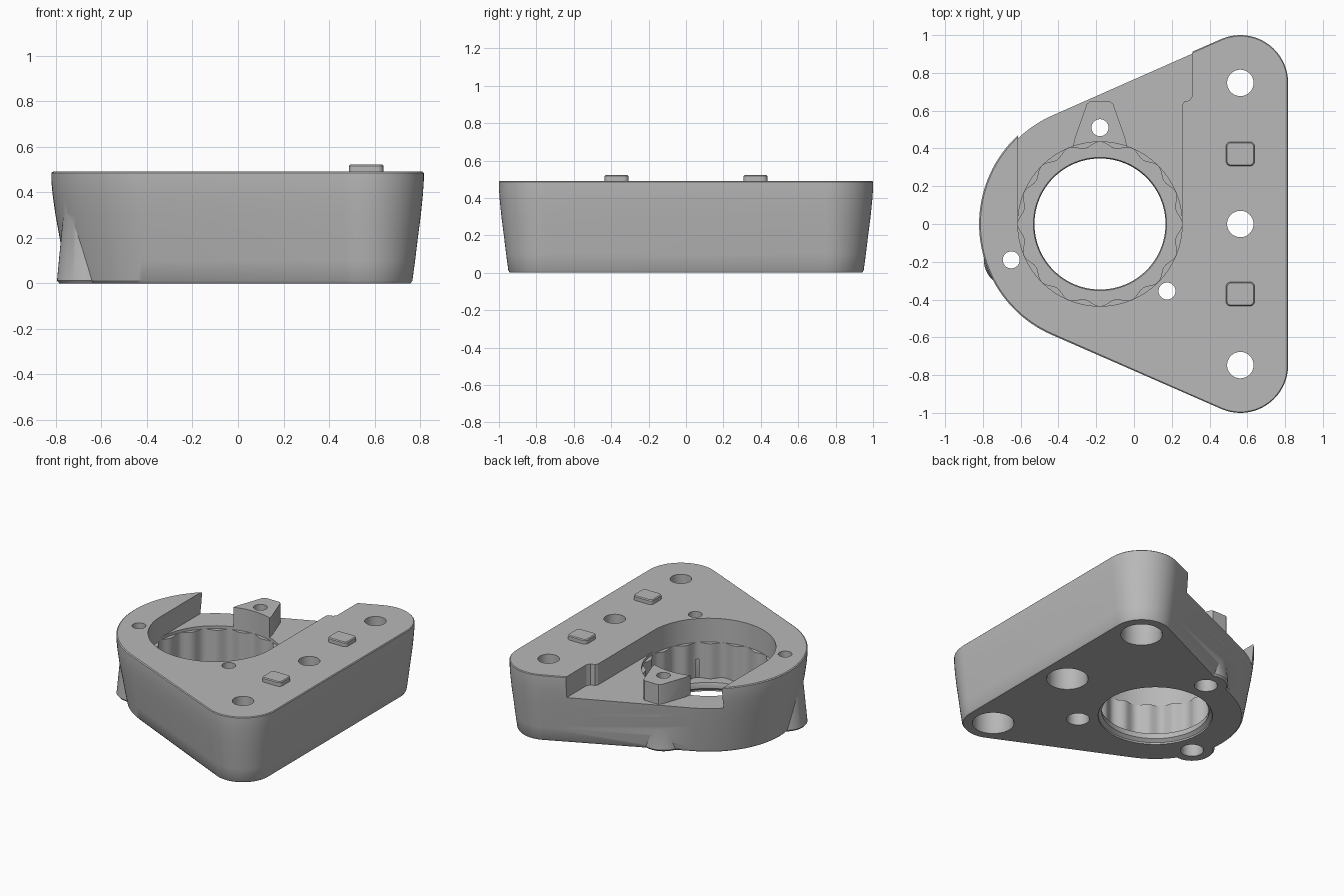
import bpy, bmesh
from math import sin, cos, pi, radians, acos, atan2, hypot

if "Cube" in bpy.data.objects:
    bpy.data.objects.remove(bpy.data.objects["Cube"])

grey = bpy.data.materials.new("plain_grey")
grey.use_nodes = True
COLOR = (0.48, 0.48, 0.48, 1)
grey.diffuse_color = COLOR
grey.node_tree.nodes["Principled BSDF"].inputs["Base Color"].default_value = COLOR

HUB = -0.18            # x of the bore centre
END_X, END_Y = 0.563, 0.747
TOP, FLOOR = 0.49, 0.34


def loft(name, rings):
    """Closed solid from matching rings of points, bottom to top."""
    bm = bmesh.new()
    loops = [[bm.verts.new(p) for p in ring] for ring in rings]
    n = len(loops[0])
    for low, high in zip(loops, loops[1:]):
        for i in range(n):
            j = (i + 1) % n
            bm.faces.new((low[i], low[j], high[j], high[i]))
    bm.faces.new(loops[0][::-1])
    bm.faces.new(loops[-1])
    bmesh.ops.recalc_face_normals(bm, faces=bm.faces)
    mesh = bpy.data.meshes.new(name)
    bm.to_mesh(mesh)
    bm.free()
    mesh.materials.append(grey)
    obj = bpy.data.objects.new(name, mesh)
    bpy.context.collection.objects.link(obj)
    return obj


def prism(name, outline, z0, z1):
    return loft(name, [[(x, y, z) for x, y in outline] for z in (z0, z1)])


def turned(name, x, y, profile, n=48):
    """Solid of revolution from (radius, z) pairs."""
    return loft(name, [[(x + r * cos(2 * pi * i / n), y + r * sin(2 * pi * i / n), z)
                        for i in range(n)] for r, z in profile])


def arc(cx, cy, r, a0, a1, n):
    return [(cx + r * cos(a0 + (a1 - a0) * i / n), cy + r * sin(a0 + (a1 - a0) * i / n))
            for i in range(n + 1)]


def combine(target, tool, operation):
    mod = target.modifiers.new("combine", 'BOOLEAN')
    mod.operation, mod.solver, mod.object = operation, 'EXACT', tool
    bpy.context.view_layer.objects.active = target
    bpy.ops.object.modifier_apply(modifier=mod.name)
    bpy.data.objects.remove(tool)


def outline(inset):
    """Three tangent arcs: two end corners and the large hub."""
    hub_r, end_r = 0.64 - 1.4 * inset, 0.253 - inset
    dx, dy = END_X - HUB, END_Y
    tangent = atan2(dy, dx) + acos((hub_r - end_r) / hypot(dx, dy))
    return (arc(END_X, -END_Y, end_r, -tangent, 0, 20)
            + arc(END_X, END_Y, end_r, 0, tangent, 20)
            + arc(HUB, 0, hub_r, tangent, 2 * pi - tangent, 48))


# Body with flared sides and a small chamfer below and above
steps = [(0.058, 0), (0.05, 0.012), (0.038, 0.1), (0.026, 0.2), (0.013, 0.3),
         (0.004, 0.39), (0, 0.45), (0, TOP - 0.005), (0.005, TOP)]
body = loft("motor_bracket_body", [[(x, y, z) for x, y in outline(d)] for d, z in steps])

# Flared screw bosses on the lower sides
screws = [(-0.65, -0.19), (0.175, -0.355), (HUB, 0.51)]
for x, y in (screws[0], screws[2]):
    combine(body, turned("boss", x, y, [(0.135, 0), (0.145, 0.012), (0.115, 0.33)]), 'UNION')

# Open recess at the back
recess = [(HUB - 0.435, 0), (HUB + 0.435, 0), (0.255, 0.63), (0.265, 0.647),
          (0.295, 0.655), (0.31, 0.68), (0.31, 1.2), (HUB - 0.435, 1.2)]
combine(body, prism("recess", recess, FLOOR, 0.8), 'DIFFERENCE')

# Screw tab standing in the recess
tab = [(-0.325, 0.40), (-0.035, 0.40), (-0.045, 0.45), (-0.11, 0.635), (-0.125, 0.648),
       (-0.235, 0.648), (-0.25, 0.635), (-0.315, 0.45)]
combine(body, prism("tab", tab, 0.25, 0.48), 'UNION')

# Bore: plain upper wall, scalloped lower wall, narrow lip at the bottom
combine(body, turned("bore", HUB, 0, [(0.435, FLOOR - 0.02), (0.435, 0.8)], 96), 'DIFFERENCE')
scallop = []
for i in range(160):
    a = 2 * pi * i / 160
    r = 0.421 + 0.014 * cos(16 * a)
    scallop.append((HUB + r * cos(a), r * sin(a)))
combine(body, prism("scallops", scallop, 0.07, 0.4), 'DIFFERENCE')
lip = [(0.37, -0.02), (0.37, 0.012), (0.347, 0.03), (0.347, 0.055), (0.36, 0.09)]
combine(body, turned("lip", HUB, 0, lip, 96), 'DIFFERENCE')

# Mounting holes and screw holes, both counterbored from below
for y in (-END_Y, 0, END_Y):
    combine(body, turned("mount_hole", END_X, y, [(0.14, -0.01), (0.13, 0.012), (0.13, 0.3),
                                                 (0.07, 0.3), (0.07, 0.6)]), 'DIFFERENCE')
for x, y in screws:
    combine(body, turned("screw_hole", x, y, [(0.08, -0.01), (0.07, 0.012), (0.07, 0.2),
                                             (0.045, 0.2), (0.045, 0.6)], 32), 'DIFFERENCE')

# Rounded locating pegs on top
parts = [body]
for side, sy in (("front", -1), ("back", 1)):
    def pad(d):
        pts = []
        for k, (sx, ty) in enumerate(((1, 1), (-1, 1), (-1, -1), (1, -1))):
            pts += arc(END_X + sx * 0.05, sy * 0.371 + ty * 0.038, 0.026 - d,
                       radians(90 * k), radians(90 * k + 90), 6)
        return pts
    parts.append(loft(side + "_locating_peg", [[(x, y, z) for x, y in pad(d)] for d, z in
                                               ((0, TOP - 0.02), (0, 0.516), (0.006, 0.522))]))

# Smooth curved walls, keep edges crisp
bpy.ops.object.select_all(action='DESELECT')
for obj in parts:
    obj.select_set(True)
bpy.context.view_layer.objects.active = body
bpy.ops.object.shade_smooth_by_angle(angle=radians(30))
